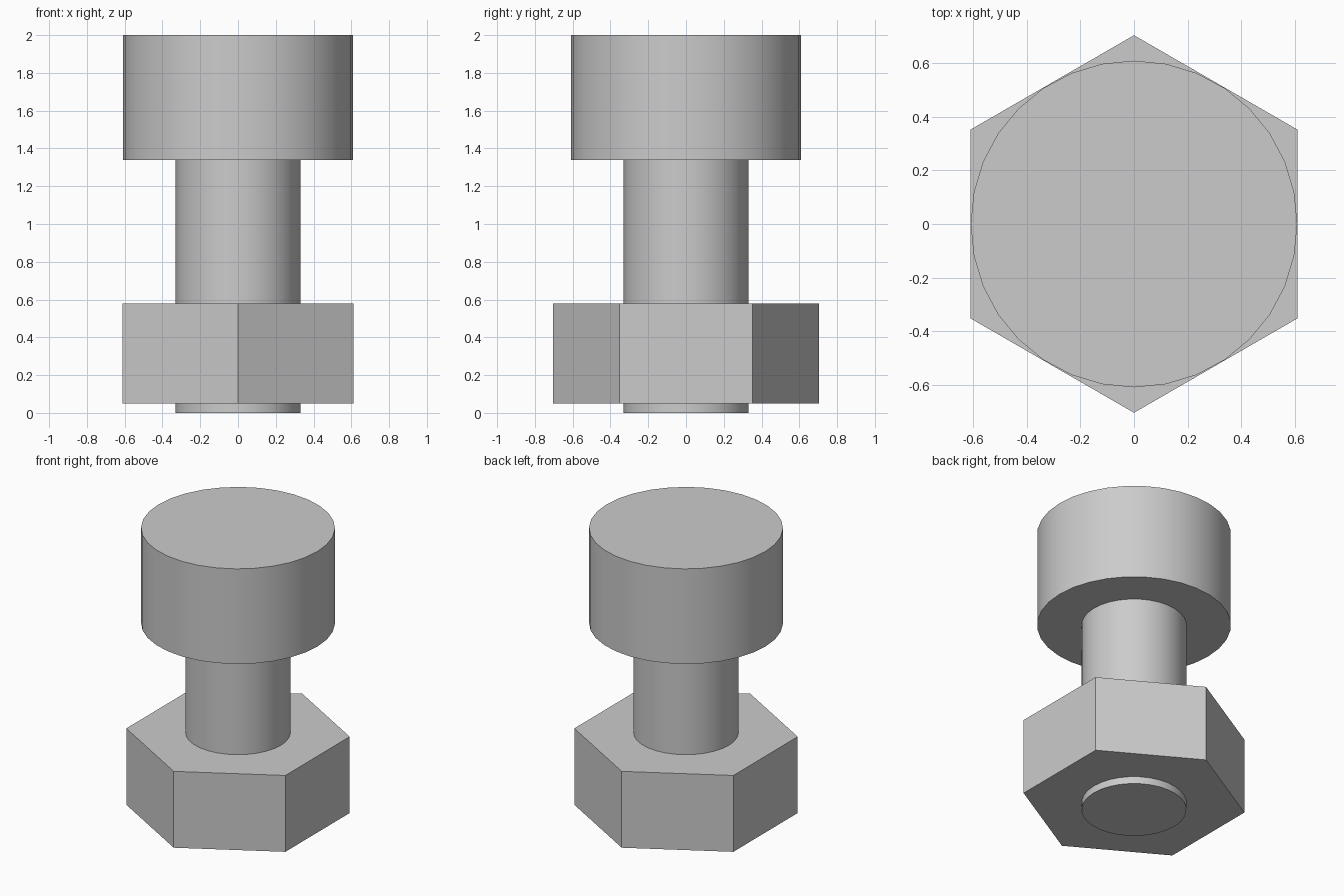
import bpy
import math

# Remove the default cube
cube = bpy.data.objects.get("Cube")
if cube:
    bpy.data.objects.remove(cube, do_unlink=True)

# Plain grey metal
COLOUR = (0.6, 0.6, 0.6, 1.0)
steel = bpy.data.materials.new("grey_metal")
steel.use_nodes = True
steel.diffuse_color = COLOUR
steel.node_tree.nodes["Principled BSDF"].inputs["Base Color"].default_value = COLOUR


def prism(name, sides, radius, bottom, top):
    """Upright capped cylinder or prism between two heights."""
    bpy.ops.mesh.primitive_cylinder_add(
        vertices=sides, radius=radius, depth=top - bottom,
        location=(0, 0, (bottom + top) / 2))
    part = bpy.context.object
    part.name = part.data.name = name
    part.data.materials.append(steel)
    bpy.ops.object.shade_smooth_by_angle(angle=math.radians(30))
    return part


# Shank runs from the foot to the underside of the head
prism("shank", 32, 0.33, 0, 1.34)

# Round head
prism("head", 32, 0.61, 1.34, 2)

# Hexagonal nut, corners on the front and back
prism("nut", 6, 0.705, 0.05, 0.58)
